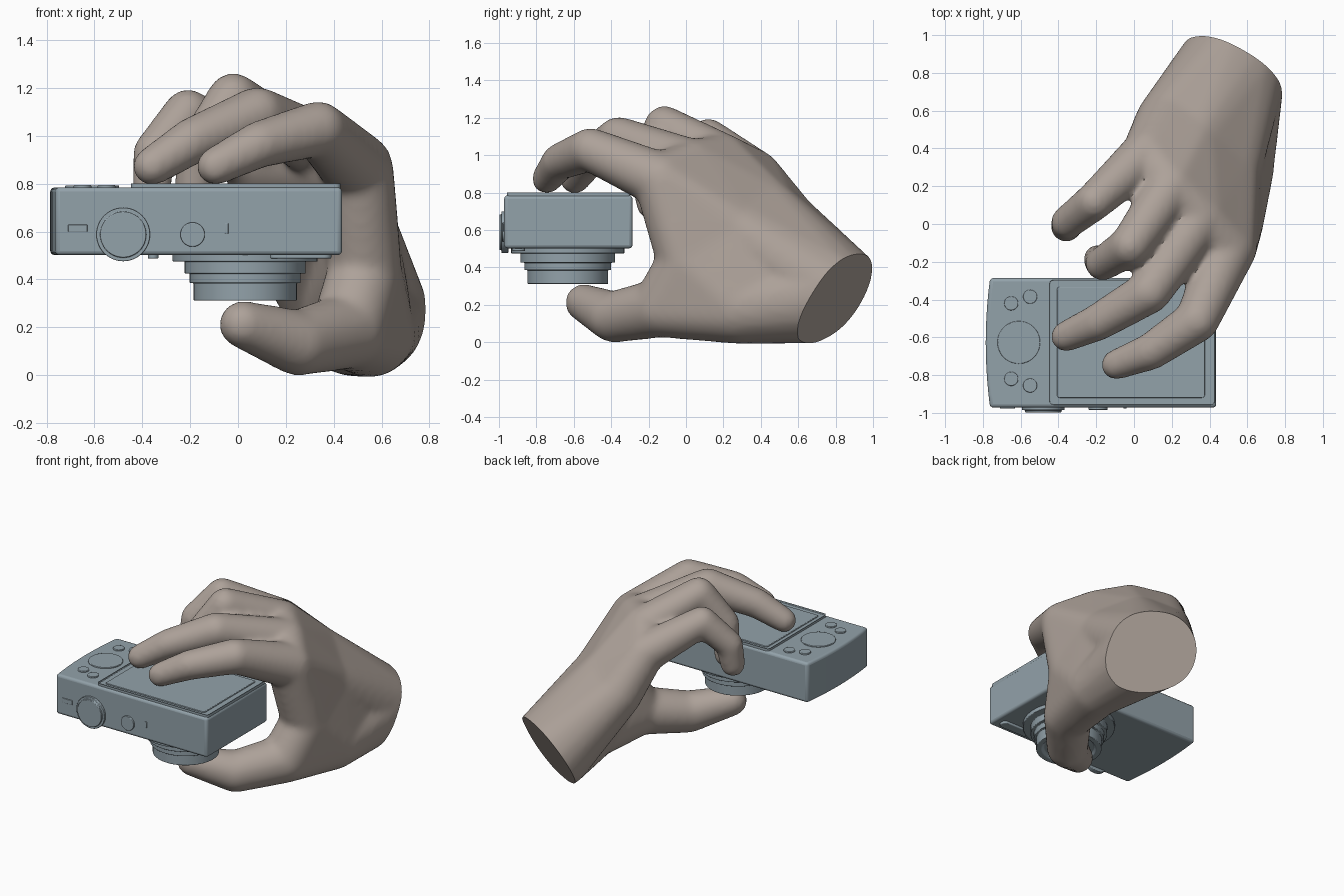
import bpy, bmesh, math
from mathutils import Vector, Matrix

if "Cube" in bpy.data.objects:
    bpy.data.objects.remove(bpy.data.objects["Cube"])


def material(name, col):
    m = bpy.data.materials.new(name)
    m.diffuse_color = (*col, 1)
    m.use_nodes = True
    m.node_tree.nodes["Principled BSDF"].inputs["Base Color"].default_value = m.diffuse_color
    return m


SKIN = material("skin", (0.42, 0.36, 0.32))
METAL = material("casing", (0.29, 0.36, 0.40))


def add(name, bm, mat, bevel=0, angle=35):
    bmesh.ops.recalc_face_normals(bm, faces=bm.faces)
    me = bpy.data.meshes.new(name)
    bm.to_mesh(me)
    bm.free()
    me.materials.append(mat)
    ob = bpy.data.objects.new(name, me)
    bpy.context.collection.objects.link(ob)
    if bevel:
        b = ob.modifiers.new("bevel", "BEVEL")
        b.width, b.segments, b.limit_method = bevel, 3, "ANGLE"
    bpy.ops.object.select_all(action="DESELECT")
    ob.select_set(True)
    bpy.context.view_layer.objects.active = ob
    bpy.ops.object.shade_smooth_by_angle(angle=math.radians(angle))
    return ob


def prism(pts, z0, z1):
    """Extrude a plan outline; returns the mesh and its top face."""
    bm = bmesh.new()
    lo = [bm.verts.new((x, y, z0)) for x, y in pts]
    hi = [bm.verts.new((x, y, z1)) for x, y in pts]
    bm.faces.new(lo[::-1])
    top = bm.faces.new(hi)
    for i in range(len(pts)):
        j = (i + 1) % len(pts)
        bm.faces.new((lo[i], lo[j], hi[j], hi[i]))
    return bm, top


def rect(x0, x1, y0, y1, r=0.0):
    if not r:
        return [(x0, y0), (x1, y0), (x1, y1), (x0, y1)]
    out = []
    for k, (cx, cy) in enumerate(((x1 - r, y1 - r), (x0 + r, y1 - r),
                                  (x0 + r, y0 + r), (x1 - r, y0 + r))):
        for s in range(5):
            a = math.radians(90 * k + 22.5 * s)
            out.append((cx + r * math.cos(a), cy + r * math.sin(a)))
    return out


def lathe(name, profile, at, front=False, bevel=0.004):
    """Turned part around z, or facing -y when front is set."""
    bm = bmesh.new()
    vs = [bm.verts.new((r, 0, z)) for r, z in profile]
    es = [bm.edges.new(e) for e in zip(vs, vs[1:])]
    bmesh.ops.spin(bm, geom=vs + es, axis=(0, 0, 1), cent=(0, 0, 0),
                   angle=2 * math.pi, steps=48)
    bmesh.ops.remove_doubles(bm, verts=bm.verts, dist=1e-4)
    rot = Matrix.Rotation(math.radians(90), 4, "X") if front else Matrix()
    bm.transform(Matrix.Translation(at) @ rot)
    return add(name, bm, METAL, bevel)


# Camera body with a bowed left end
bow = [(-0.762 - 0.023 * (1 - t * t), -0.629 + 0.343 * t)
       for t in [1 - i / 5 for i in range(11)]]
bm, _ = prism([(0.435, -0.286)] + bow + [(0.435, -0.972)], 0.502, 0.785)
add("camera_body", bm, METAL, 0.018)

# Screen panel: rim, groove and display
bm, top = prism(rect(-0.447, 0.428, -0.957, -0.296, 0.02), 0.75, 0.805)
bmesh.ops.inset_region(bm, faces=[top], thickness=0.027)
bmesh.ops.translate(bm, verts=top.verts, vec=(0, 0, -0.016))
add("screen_rim", bm, METAL, 0.004)
bm, _ = prism(rect(-0.408, 0.375, -0.92, -0.333, 0.015), 0.75, 0.797)
add("screen", bm, METAL, 0.004)

# Back controls
lathe("control_wheel", [(0, -0.02), (0.113, -0.02), (0.113, 0.01), (0, 0.01)],
      (-0.61, -0.627, 0.783))
for i, (x, y) in enumerate(((-0.65, -0.42), (-0.55, -0.385), (-0.65, -0.82), (-0.55, -0.855))):
    lathe(f"back_button_{i + 1}", [(0, -0.02), (0.037, -0.02), (0.037, 0.012), (0, 0.012)],
          (x, y, 0.783))

# Mode dial, shutter button and small switches
lathe("mode_dial", [(0, -0.02), (0.112, -0.02), (0.112, 0.016), (0.096, 0.016), (0.096, 0.028),
                    (0, 0.028)], (-0.48, -0.97, 0.588), True)
lathe("shutter_button", [(0, -0.02), (0.051, -0.02), (0.051, 0.014), (0, 0.014)],
      (-0.19, -0.97, 0.588), True)
for name, x0, x1, z0, z1 in (("power_switch", -0.71, -0.63, 0.598, 0.63),
                             ("indicator", -0.055, -0.04, 0.592, 0.635)):
    bm, _ = prism(rect(x0, x1, -0.978, -0.95), z0, z1)
    add(name, bm, METAL, 0.003)

# Stepped lens barrel and parts on the lens side
lathe("lens_barrel", [(0, 0.52), (0.303, 0.52), (0.303, 0.475), (0.253, 0.475), (0.253, 0.425),
                      (0.232, 0.425), (0.232, 0.385), (0.216, 0.385), (0.216, 0.312),
                      (0.18, 0.312), (0.165, 0.33), (0, 0.33)], (0.03, -0.632, 0))
bm, _ = prism(rect(0.13, 0.39, -0.93, -0.86, 0.03), 0.487, 0.52)
add("finger_grip", bm, METAL, 0.006)
lathe("lamp", [(0, 0.52), (0.022, 0.52), (0.022, 0.488), (0, 0.488)], (-0.355, -0.88, 0))

# Hand joints: position and radius
wrist_in = (0.48, 0.815, 0.255, 0.26)
wrist_out = (0.54, 0.775, 0.255, 0.258)
index = [(0.50, -0.13, 0.865, 0.15), (0.335, -0.51, 1.03, 0.117),
         (0.09, -0.675, 0.965, 0.099), (-0.095, -0.745, 0.873, 0.081)]
middle = [(0.355, 0.04, 0.945, 0.14), (0.08, -0.36, 1.09, 0.117),
          (-0.19, -0.52, 0.98, 0.099), (-0.36, -0.595, 0.873, 0.082)]
ring = [(0.2, 0.2, 0.98, 0.135), (-0.02, -0.115, 1.155, 0.11),
        (-0.165, -0.21, 0.95, 0.092), (-0.19, -0.187, 0.735, 0.08)]
little = [(0.07, 0.375, 0.89, 0.135), (-0.21, 0.12, 1.095, 0.102),
          (-0.35, 0.01, 0.93, 0.09), (-0.36, -0.015, 0.78, 0.082)]
thumb = [(0.55, 0.28, 0.18, 0.19), (0.46, -0.13, 0.185, 0.16),
         (0.25, -0.385, 0.135, 0.138), (0.02, -0.548, 0.212, 0.1)]
web = (0.53, 0.0, 0.43, 0.155)
heel = (0.17, 0.54, 0.64, 0.165)
palm_in = (0.5, 0.27, 0.6, 0.17)
palm_mid = (0.31, 0.43, 0.715, 0.165)

# Each flesh segment is the hull around a few joint spheres
bm = bmesh.new()


def hull(*balls):
    part = bmesh.new()
    for x, y, z, r in balls:
        bmesh.ops.create_icosphere(part, subdivisions=3, radius=r,
                                   matrix=Matrix.Translation((x, y, z)))
    res = bmesh.ops.convex_hull(part, input=part.verts)
    inner = {g for g in res["geom_interior"] if isinstance(g, bmesh.types.BMVert)}
    bmesh.ops.delete(part, geom=list(inner), context="VERTS")
    me = bpy.data.meshes.new("segment")
    part.to_mesh(me)
    part.free()
    bm.from_mesh(me)
    bpy.data.meshes.remove(me)


for finger in (index, middle, ring, little, thumb):
    for a, b in zip(finger, finger[1:]):
        hull(a, b)
hull(heel, palm_in, palm_mid, index[0], middle[0], ring[0], little[0])
hull(wrist_in, wrist_out, heel, palm_in, palm_mid)
hull(wrist_in, wrist_out, thumb[0])
hull(wrist_in, thumb[0], web, palm_in)
hull(web, palm_in, index[0])
hull(thumb[0], thumb[1], web)

# Fuse and soften the hand, then cut the wrist flat
hand = add("hand", bm, SKIN)
rm = hand.modifiers.new("fuse", "REMESH")
rm.mode, rm.voxel_size = "VOXEL", 0.018
sm = hand.modifiers.new("soften", "SMOOTH")
sm.factor, sm.iterations = 0.5, 14
dg = bpy.context.evaluated_depsgraph_get()
bm = bmesh.new()
bm.from_object(hand, dg)
bpy.data.objects.remove(hand)
bmesh.ops.bisect_plane(bm, geom=bm.verts[:] + bm.edges[:] + bm.faces[:],
                       plane_co=Vector((0.52, 0.805, 0.235)), plane_no=(0.425, 0.767, -0.48),
                       clear_outer=True)
bmesh.ops.holes_fill(bm, edges=[e for e in bm.edges if e.is_boundary], sides=0)
add("hand", bm, SKIN, angle=50)
